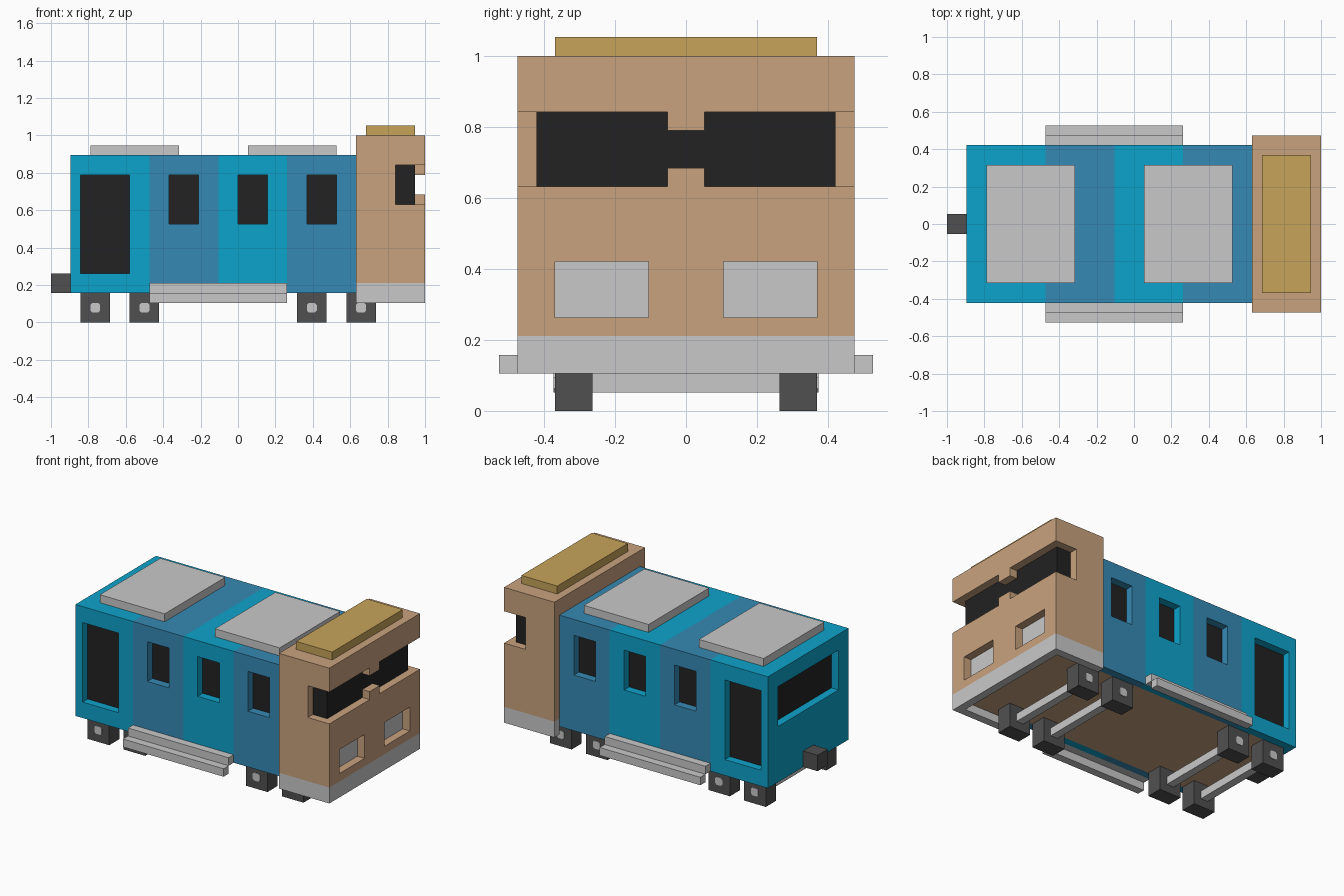
import bpy, bmesh
from mathutils import Vector

if "Cube" in bpy.data.objects:
    bpy.data.objects.remove(bpy.data.objects["Cube"])

U = 1 / 19  # one block; x counts blocks from the rear (0..38), y from the centre, z from the ground


def material(name, rgb):
    lin = [(c / 255 / 12.92) if c < 11 else ((c / 255 + 0.055) / 1.055) ** 2.4 for c in rgb]
    m = bpy.data.materials.new(name)
    m.diffuse_color = (*lin, 1)
    m.use_nodes = True
    m.node_tree.nodes["Principled BSDF"].inputs["Base Color"].default_value = m.diffuse_color
    return m


CYAN = material("cyan", (13, 163, 203))
BLUE = material("blue", (53, 138, 181))
DARK = material("window_black", (34, 34, 34))
WHEEL = material("dark_grey", (80, 80, 80))
GREY = material("light_grey", (201, 201, 201))
TAN = material("tan", (201, 162, 126))
GOLD = material("gold", (199, 163, 90))


def box_bm(x, y, z):
    bm = bmesh.new()
    bmesh.ops.create_cube(bm, size=1)
    for v in bm.verts:
        v.co = Vector([r[0] + (c + 0.5) * (r[1] - r[0]) for c, r in zip(v.co, (x, y, z))])
    return bm


def finish(bm, name, *mats):
    for v in bm.verts:
        v.co = Vector((v.co.x - 19, v.co.y, v.co.z)) * U
    me = bpy.data.meshes.new(name)
    bm.to_mesh(me)
    bm.free()
    for m in mats:
        me.materials.append(m)
    ob = bpy.data.objects.new(name, me)
    bpy.context.collection.objects.link(ob)
    return ob


def box(name, x, y, z, mat):
    return finish(box_bm(x, y, z), name, mat)


def cut(bm, axis, values):
    no = Vector([float(i == axis) for i in range(3)])
    for v in values:
        bmesh.ops.bisect_plane(bm, geom=bm.verts[:] + bm.edges[:] + bm.faces[:],
                               plane_co=no * v, plane_no=no)


def recess(bm, normal, lo, hi):
    """Push the faces with this normal inside the lo..hi range one block inward."""
    n = Vector(normal)

    def inside(f):
        c = f.calc_center_median()
        return all(a - 0.01 <= p <= b + 0.01 for a, p, b in zip(lo, c, hi))
    bm.normal_update()
    old = [f for f in bm.faces if f.normal.dot(n) > 0.9 and inside(f)]
    new = bmesh.ops.extrude_face_region(bm, geom=old)["geom"]
    bmesh.ops.translate(bm, vec=-n, verts=[g for g in new if isinstance(g, bmesh.types.BMVert)])
    left = [f for f in old if f.is_valid]
    if left:
        bmesh.ops.delete(bm, geom=left, context='FACES_ONLY')
    return [g for g in new if isinstance(g, bmesh.types.BMFace)]


# Carriage body: coloured sections, recessed door, side windows and rear window
bm = box_bm((2, 31), (-8, 8), (3, 17))
cut(bm, 0, (3, 8, 10, 12, 15, 17, 19, 22, 24, 26, 29))
cut(bm, 1, (-7, -6, 6, 7))
cut(bm, 2, (5, 10, 15))
panes = recess(bm, (-1, 0, 0), (2, -6, 10), (2, 6, 15))
for s in (-1, 1):
    panes += recess(bm, (0, s, 0), (3, s * 8, 5), (8, s * 8, 15))
    for x in (12, 19, 26):
        panes += recess(bm, (0, s, 0), (x, s * 8, 10), (x + 3, s * 8, 15))
bm.normal_update()
for f in bm.faces:
    c = f.calc_center_median()
    f.material_index = int(10 < c.x < 17 or c.x > 24)
    if f.normal.z < -0.9 and c.z < 3.1 and abs(c.y) < 7 and c.x > 3:
        f.material_index = 3  # floor underside
for f in panes:
    f.material_index = 2
finish(bm, "carriage_body", CYAN, BLUE, DARK, TAN)

# Cab lower block with recessed headlights and grey bottom band
bm = box_bm((31, 38), (-9, 9), (3, 12))
cut(bm, 1, (-7, -2, 2, 7))
cut(bm, 2, (4, 5, 8))
lamps = []
for y in (-7, 2):
    lamps += recess(bm, (1, 0, 0), (38, y, 5), (38, y + 5, 8))
bm.normal_update()
for f in bm.faces:
    c = f.calc_center_median()
    f.material_index = int(c.z < 4 and f.normal.z > -0.9)
for f in lamps:
    f.material_index = 1
finish(bm, "cab_lower", TAN, GREY)

# Cab skirt, hollow underneath
box("skirt_front", (37, 38), (-9, 9), (2, 3), GREY)
for side, y in (("front", (-9, -8)), ("back", (8, 9))):
    box("skirt_side_" + side, (31, 37), y, (2, 3), GREY)

# Cab upper parts: rear pillar, wraparound glass, centre post stubs, roof, roof pad
box("cab_pillar", (31, 35), (-9, 9), (12, 16), TAN)
box("windscreen", (35, 37), (-8, 8), (12, 16), DARK)
box("post_lower", (37, 38), (-1, 1), (12, 13), TAN)
box("post_upper", (37, 38), (-1, 1), (15, 16), TAN)
box("cab_roof", (31, 38), (-9, 9), (16, 19), TAN)
box("cab_roof_pad", (32, 37), (-7, 7), (19, 20), GOLD)

# Carriage roof plates and rear coupler
for x in (4, 20):
    box("roof_plate", (x, x + 9), (-6, 6), (17, 18), GREY)
box("coupler", (0, 2), (-1, 1), (3, 5), WHEEL)

# Side steps
for s in (-1, 1):
    box("step_upper", (10, 24), sorted((s * 8, s * 9)), (3, 4), GREY)
    box("step_lower", (10, 24), sorted((s * 9, s * 10)), (2, 3), GREY)

# Wheels, axles and hub plates
for x in (3, 8, 25, 30):
    box("axle", (x + 1, x + 2), (-5, 5), (1, 2), GREY)
    for s in (-1, 1):
        box("wheel", (x, x + 3), sorted((s * 5, s * 7)), (0, 3), WHEEL)
        bm = box_bm((x + 1, x + 2), sorted((s * 7, s * 7.08)), (1, 2))
        edges = [e for e in bm.edges if abs(e.verts[0].co.y - e.verts[1].co.y) > 0.01]
        bmesh.ops.bevel(bm, geom=edges, offset=0.2, segments=1, affect='EDGES')
        finish(bm, "hub", GREY)
